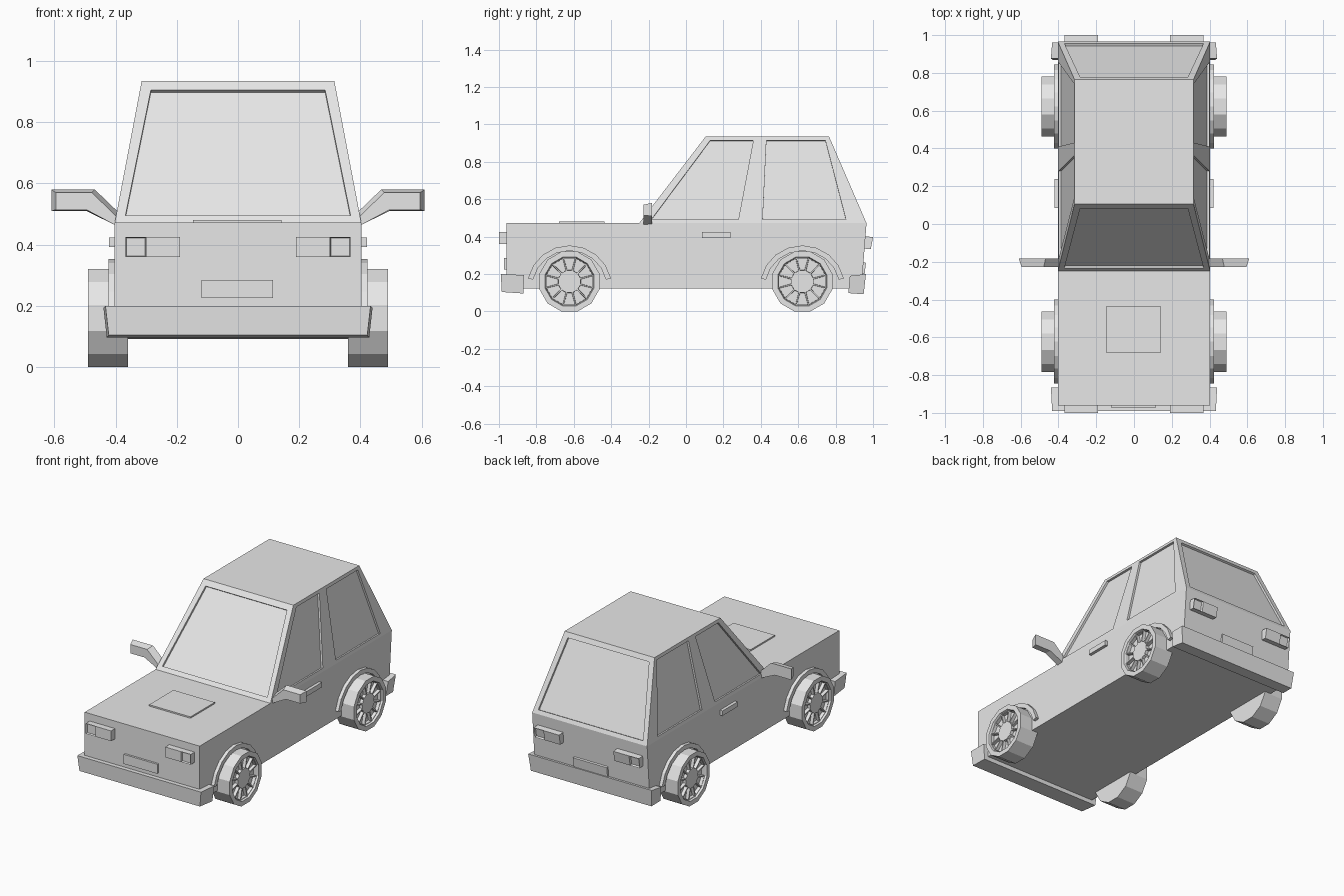
import bpy, bmesh, math
from mathutils import Matrix, Vector

if "Cube" in bpy.data.objects:
    bpy.data.objects.remove(bpy.data.objects["Cube"])

GREY = (0.8, 0.8, 0.8, 1)
paint = bpy.data.materials.new("light_grey")
paint.use_nodes = True
paint.diffuse_color = GREY
paint.node_tree.nodes["Principled BSDF"].inputs["Base Color"].default_value = GREY

HALF = 0.403            # half width of the body
ROOF_HALF = 0.315
BELT, ROOF = 0.472, 0.935


def finish(name, bm):
    bmesh.ops.remove_doubles(bm, verts=bm.verts, dist=0.0001)
    bmesh.ops.recalc_face_normals(bm, faces=bm.faces)
    mesh = bpy.data.meshes.new(name)
    bm.to_mesh(mesh)
    bm.free()
    mesh.materials.append(paint)
    obj = bpy.data.objects.new(name, mesh)
    bpy.context.collection.objects.link(obj)
    return obj


def mirrored(name, bm):
    """Left and right copies of a part modelled on +x."""
    other = bm.copy()
    bmesh.ops.scale(other, vec=(-1, 1, 1), verts=other.verts)
    finish("left_" + name, bm)
    finish("right_" + name, other)


def loft(front, back, bm=None):
    """Solid between two outlines with matching points."""
    bm = bm or bmesh.new()
    a = [bm.verts.new(p) for p in front]
    b = [bm.verts.new(p) for p in back]
    bm.faces.new(a)
    bm.faces.new(b[::-1])
    for i in range(len(a)):
        j = (i + 1) % len(a)
        bm.faces.new((a[i], b[i], b[j], a[j]))
    bmesh.ops.recalc_face_normals(bm, faces=bm.faces)
    return bm


def prism(profile, x0, x1):
    """Side outline (y, z) extruded across x."""
    return loft([(x0, y, z) for y, z in profile], [(x1, y, z) for y, z in profile])


def box(y0, y1, z0, z1):
    return [(y0, z0), (y1, z0), (y1, z1), (y0, z1)]


# Lower body
finish("body", prism([(-0.96, 0.122), (0.938, 0.122), (0.965, BELT), (-0.96, BELT)],
                     -HALF, HALF))

# Cabin: each face is a frame around a recessed pane
cabin = bmesh.new()


def framed(outer, inner, depth=0.013):
    outer, inner = [Vector(p) for p in outer], [Vector(p) for p in inner]
    n = (outer[1] - outer[0]).cross(outer[3] - outer[0]).normalized()
    if n.dot(outer[0] - Vector((0, 0.35, 0.6))) < 0:
        n.negate()
    pane = [p - n * depth for p in inner]
    rings = [[cabin.verts.new(p) for p in ring] for ring in (outer, inner, pane)]
    for a, b in zip(rings, rings[1:]):
        for i in range(4):
            j = (i + 1) % 4
            cabin.faces.new((a[i], a[j], b[j], b[i]))
    cabin.faces.new(rings[2])


def along(z, low, high):
    return low + (high - low) * (z - BELT) / (ROOF - BELT)


def end_points(y_low, y_high, z0, z1, x0, x1):
    return [(s * x, along(z, y_low, y_high), z)
            for s, x, z in ((-1, x0, z0), (1, x0, z0), (1, x1, z1), (-1, x1, z1))]


for low, high in ((-0.25, 0.105), (0.965, 0.765)):      # windscreen, rear window
    framed(end_points(low, high, BELT, ROOF, HALF, ROOF_HALF),
           end_points(low, high, 0.495, 0.905, 0.368, 0.285))

SIDE_WINDOWS = (
    ((-0.25, 0.345, 0.395, 0.105), (-0.185, 0.28, 0.36, 0.13)),
    ((0.345, 0.965, 0.765, 0.395), (0.41, 0.855, 0.745, 0.43)),
)
for side in (1, -1):
    for frame, glass in SIDE_WINDOWS:
        quads = [[(side * along(z, HALF, ROOF_HALF), y, z)
                  for y, z in zip(ys, (z0, z0, z1, z1))]
                 for ys, z0, z1 in ((frame, BELT, ROOF), (glass, 0.492, 0.915))]
        framed(*quads)
cabin.faces.new([cabin.verts.new((x * ROOF_HALF, y, ROOF))
                 for x, y in ((-1, 0.105), (1, 0.105), (1, 0.765), (-1, 0.765))])
finish("cabin", cabin)

# Bumpers, narrowing downward and outward
for name, profile in (
    ("front_bumper", [(-0.985, 0.104), (-0.87, 0.096), (-0.865, 0.194), (-0.99, 0.2)]),
    ("rear_bumper", [(0.868, 0.098), (0.95, 0.092), (0.962, 0.2), (0.876, 0.19)]),
):
    bm = prism(profile, -0.44, 0.44)
    for v in bm.verts:
        if v.co.z < 0.15:
            v.co.x *= 0.975
        if abs(v.co.y) > 0.93:
            v.co.x *= 0.985
    finish(name, bm)

# Lamps with a recessed outer square
for name, profile in (
    ("headlight", box(-1.0, -0.95, 0.36, 0.425)),
    ("tail_light", [(0.94, 0.337), (0.988, 0.333), (1.0, 0.398), (0.94, 0.402)]),
):
    mirrored(name + "_inner", prism(profile, 0.19, 0.3))
    bm = prism(profile, 0.3, 0.368)
    face = max(bm.faces, key=lambda f: abs(f.calc_center_median().y))
    bmesh.ops.inset_region(bm, faces=[face], thickness=0.005)
    bmesh.ops.translate(bm, verts=face.verts, vec=face.normal * -0.012)
    mirrored(name + "_outer", bm)

# Number plates and bonnet panel
finish("front_plate", prism(box(-0.973, -0.95, 0.225, 0.285), -0.12, 0.115))
finish("rear_plate", prism([(0.93, 0.205), (0.955, 0.2), (0.962, 0.26), (0.93, 0.265)],
                           -0.118, 0.118))
finish("bonnet_panel", prism(box(-0.68, -0.437, 0.46, 0.481), -0.147, 0.143))

# Door handles
mirrored("door_handle", prism(box(0.085, 0.237, 0.393, 0.424), 0.39, 0.422))

# Door mirrors: bent arm with a slightly smaller front face
arm = [(0.39, 0.462), (0.495, 0.51), (0.61, 0.51), (0.61, 0.58), (0.468, 0.58), (0.39, 0.505)]
arm_front = [(0.39, 0.458), (0.495, 0.514), (0.595, 0.514), (0.595, 0.57), (0.478, 0.57),
             (0.39, 0.485)]
mirrored("door_mirror", loft([(x, -0.228, z) for x, z in arm_front],
                             [(x, -0.183, z) for x, z in arm]))


def wheel(y):
    bm = bmesh.new()
    turn = Matrix.Rotation(math.pi / 2, 4, "Y") @ Matrix.Rotation(math.pi / 12, 4, "Z")
    bmesh.ops.create_cone(bm, cap_ends=True, segments=12, radius1=0.1656, radius2=0.1656,
                          depth=0.13, matrix=Matrix.Translation((0.425, y, 0.16)) @ turn)
    bm.normal_update()
    hub = max(bm.faces, key=lambda f: f.calc_center_median().x)
    # Tyre wall, then the sunken rim, then the hub
    bmesh.ops.inset_region(bm, faces=[hub], thickness=0.03)
    bmesh.ops.inset_region(bm, faces=[hub], thickness=0.004, depth=-0.012)
    spokes = bmesh.ops.inset_region(bm, faces=[hub], thickness=0.074)["faces"]
    bm.normal_update()
    # Openings between the spokes
    bmesh.ops.inset_individual(bm, faces=spokes, thickness=0.005)
    bm.normal_update()
    bmesh.ops.inset_individual(bm, faces=spokes, thickness=0.001, depth=-0.02)
    return bm


def arch(y, steps=8):
    bm = bmesh.new()
    sections = []
    for i in range(steps + 1):
        t = math.radians(13 + 154 * i / steps)
        sections.append([bm.verts.new((x, y + r * math.cos(t), 0.125 + r * math.sin(t)))
                         for x, r in ((0.39, 0.2), (0.424, 0.2), (0.424, 0.228), (0.39, 0.228))])
    for a, b in zip(sections, sections[1:]):
        for k in range(4):
            m = (k + 1) % 4
            bm.faces.new((a[k], a[m], b[m], b[k]))
    bm.faces.new(sections[0])
    bm.faces.new(sections[-1])
    return bm


# Wheels and wheel arches
for where, y in (("front", -0.623), ("rear", 0.622)):
    mirrored(where + "_wheel", wheel(y))
    mirrored(where + "_wheel_arch", arch(y))
